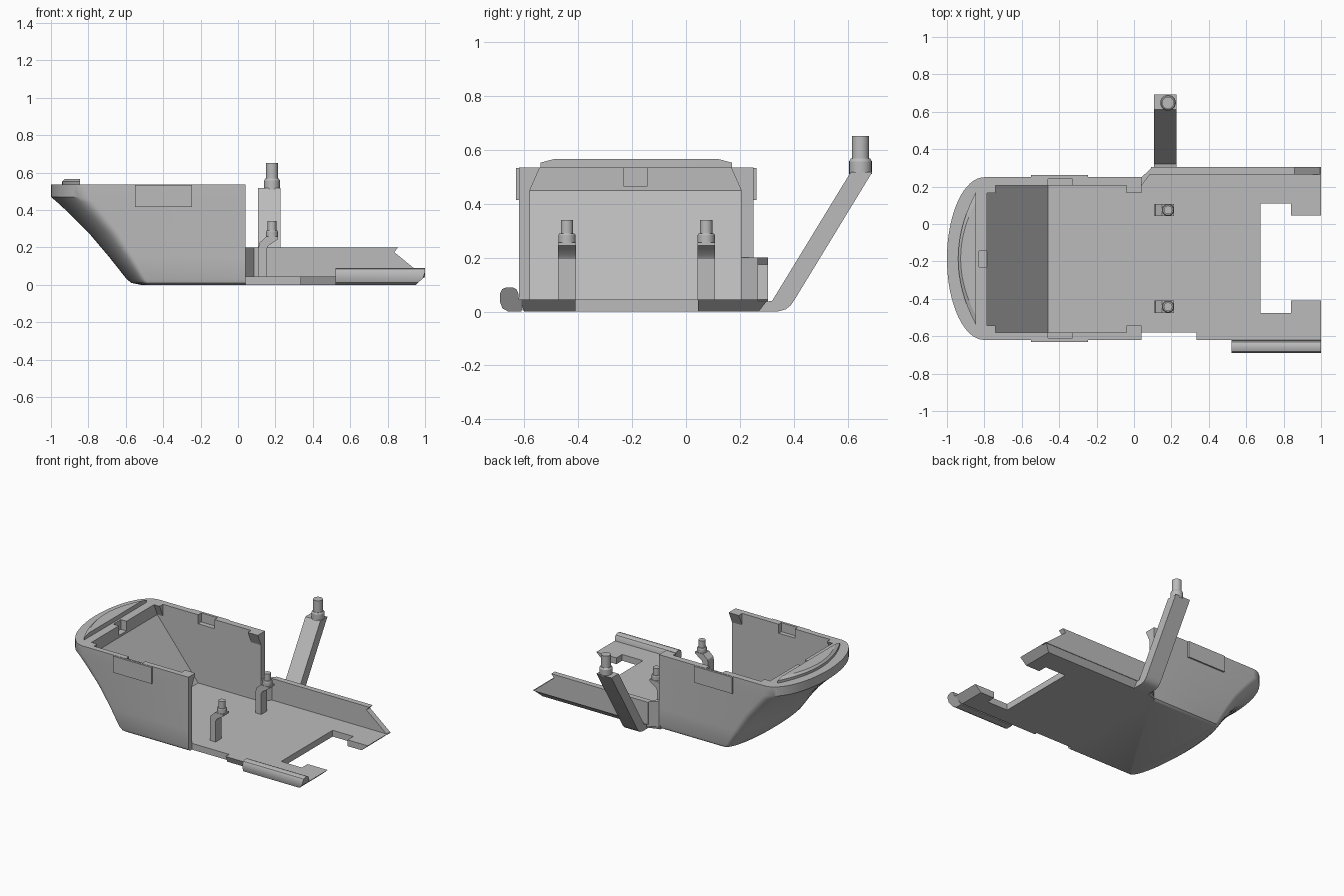
import bpy, bmesh, math

cube = bpy.data.objects.get("Cube")
if cube:
    bpy.data.objects.remove(cube)

grey = bpy.data.materials.new("plain_grey")
grey.use_nodes = True
grey.diffuse_color = (0.5, 0.5, 0.5, 1)
grey.node_tree.nodes["Principled BSDF"].inputs["Base Color"].default_value = (0.5, 0.5, 0.5, 1)

MID = -0.185      # centre line of the hull
RIM = 0.535       # top of the hull
FLOOR = 0.045     # top of the floor


def finish(name, bm, smooth=True):
    bmesh.ops.recalc_face_normals(bm, faces=bm.faces)
    mesh = bpy.data.meshes.new(name)
    bm.to_mesh(mesh)
    bm.free()
    mesh.materials.append(grey)
    obj = bpy.data.objects.new(name, mesh)
    bpy.context.collection.objects.link(obj)
    if smooth:
        shade(obj)
    return obj


def shade(obj):
    bpy.ops.object.select_all(action='DESELECT')
    obj.select_set(True)
    bpy.context.view_layer.objects.active = obj
    bpy.ops.object.shade_smooth_by_angle(angle=math.radians(28))


def loft(name, rings, adjust=None):
    """Skin a stack of equal point rings and cap both ends."""
    bm = bmesh.new()
    rows = [[bm.verts.new(p) for p in ring] for ring in rings]
    n = len(rows[0])
    for a, b in zip(rows, rows[1:]):
        for i in range(n):
            j = (i + 1) % n
            bm.faces.new((a[i], a[j], b[j], b[i]))
    bm.faces.new(rows[0])
    bm.faces.new(rows[-1])
    if adjust:
        for v in bm.verts:
            adjust(v.co)
    return finish(name, bm)


def prism(name, pts, axis, lo, hi, adjust=None):
    """Extrude a flat outline along one axis."""
    place = {'x': lambda p, t: (t, p[0], p[1]),
             'y': lambda p, t: (p[0], t, p[1]),
             'z': lambda p, t: (p[0], p[1], t)}[axis]
    return loft(name, [[place(p, t) for p in pts] for t in (lo, hi)], adjust)


def box(name, x, y, z):
    return prism(name, [(x[0], y[0]), (x[1], y[0]), (x[1], y[1]), (x[0], y[1])], 'z', *z)


def cut(obj, cutter):
    cutter.hide_render = True
    mod = obj.modifiers.new("cut", 'BOOLEAN')
    mod.operation = 'DIFFERENCE'
    mod.solver = 'EXACT'
    mod.object = cutter
    bpy.context.view_layer.objects.active = obj
    bpy.ops.object.modifier_apply(modifier=mod.name)
    bpy.data.objects.remove(cutter)


def peg(name, x, y, steps):
    """Turned pin: steps are (radius, height) pairs from the bottom up."""
    n = 24
    rings = [[(x + r * math.cos(math.tau * i / n), y + r * math.sin(math.tau * i / n), z)
              for i in range(n)] for r, z in steps]
    return loft(name, rings)


# Hull: stacked sections with an elliptical bow that sweeps forward
def hull_ring(z, front, depth, inset):
    half = 0.435 - inset
    pts = [(0.04, MID - half, z)]
    for i in range(33):
        a = -math.pi / 2 + math.pi * i / 32
        pts.append((front + depth * (1 - math.cos(a)), MID + half * math.sin(a), z))
    return pts + [(0.04, MID + half, z)]


sections = [(0, -0.52, 0.06, 0.02), (0.01, -0.57, 0.09, 0.006), (0.03, -0.595, 0.1, 0),
            (0.15, -0.69, 0.13, 0), (0.28, -0.8, 0.16, 0), (0.38, -0.9, 0.18, 0),
            (0.44, -0.965, 0.195, 0), (0.47, -1, 0.2, 0), (RIM, -1, 0.2, 0)]
hull = loft("hull", [hull_ring(*s) for s in sections])

# Cavity with an inner ramp, and small pockets in the rim
cut(hull, prism("cavity", [(0.2, FLOOR), (-0.46, FLOOR), (-0.785, 0.45), (-0.785, 0.7), (0.2, 0.7)],
                'y', -0.58, 0.205))
cut(hull, box("bow_pocket", (-0.83, -0.75), (-0.23, -0.145), (0.465, 0.7)))
for side in (-1, 1):
    ys = sorted((MID + side * 0.37, MID + side * 0.425))
    cut(hull, box("side_pocket", (-0.46, -0.33), ys, (0.47, 0.7)))
shade(hull)

# Side latch plates and the gussets under the rim
for side, label in ((-1, "right"), (1, "left")):
    ys = sorted((MID + side * 0.425, MID + side * 0.446))
    box("latch_plate_" + label, (-0.55, -0.245), ys, (0.415, RIM - 0.002))
    wall = -0.58 if side < 0 else 0.205
    tri = [(wall + side * 0.01, 0.45), (wall, 0.45), (wall - side * 0.038, RIM),
           (wall + side * 0.01, RIM)]
    prism("end_gusset_" + label, tri, 'x', -0.04, 0.04)
    prism("bow_gusset_" + label, tri, 'x', -0.79, -0.74)

# Raised crescent on the bow deck
def crest_ring(z, scale):
    ring = []
    for i in range(25):
        t = -1 + i / 12
        ring.append((-0.845 - 0.095 * scale * (1 - t * t), MID + 0.355 * scale * t, z))
    ring.append((-0.844, MID, z))
    return ring


loft("bow_crest", [crest_ring(0.53, 1), crest_ring(0.553, 1), crest_ring(0.566, 0.86)])

# Floor with a T-shaped opening, undercut end and rounded-under back edge
def floor_edges(co):
    if co.z < 0.01:
        if co.x > 0.99:
            co.x = 0.95
        if co.y > 0.3:
            co.y = 0.27
        if co.y < -0.6:
            co.y = -0.6


outline = [(0.03, -0.58), (0.335, -0.58), (0.335, -0.62), (1, -0.62), (1, -0.41), (0.84, -0.41),
           (0.84, -0.475), (0.675, -0.475), (0.675, 0.11), (0.84, 0.11), (0.84, 0.045),
           (1, 0.045), (1, 0.305), (0.1, 0.305), (0.04, 0.25), (0.03, 0.25)]
prism("floor", outline, 'z', 0, FLOOR, floor_edges)

# Low back wall with a notched end and an angled joint to the hull
prism("back_wall", [(0.09, 0.04), (1, 0.04), (0.835, 0.175), (0.857, 0.2), (0.09, 0.2)],
      'y', 0.265, 0.305)
prism("wall_joint", [(0.04, 0.205), (0.04, 0.25), (0.1, 0.305), (0.1, 0.265), (0.085, 0.265)],
      'z', 0.02, 0.2)

# Rounded front rail
def rail_end(co):
    if co.x > 0.99 and co.z < FLOOR:
        co.x -= (FLOOR - co.z) * 1.1


rail = [(-0.61, 0), (-0.66, 0), (-0.682, 0.012), (-0.69, 0.035), (-0.69, 0.068), (-0.682, 0.084),
        (-0.665, 0.09), (-0.645, 0.09), (-0.63, 0.083), (-0.623, 0.068), (-0.62, FLOOR),
        (-0.61, FLOOR)]
prism("front_rail", rail, 'x', 0.52, 1, rail_end)

# Bent posts with stepped pins
post = [(0.11, 0.03), (0.155, 0.03), (0.155, 0.195), (0.163, 0.21), (0.215, 0.245), (0.215, 0.257),
        (0.15, 0.257), (0.116, 0.225), (0.11, 0.2)]
for y, label in ((-0.442, "front"), (0.075, "back")):
    prism("post_" + label, post, 'y', y - 0.033, y + 0.033)
    peg("post_pin_" + label, 0.182, y, [(0.032, 0.25), (0.032, 0.284), (0.028, 0.29),
                                        (0.023, 0.29), (0.023, 0.34)])

# Leaning arm behind the wall with its own pin
arm = [(0.26, 0), (0.34, 0), (0.37, 0.008), (0.388, 0.022), (0.402, 0.042), (0.692, 0.518),
       (0.612, 0.518), (0.32, 0.04), (0.26, 0.03)]
prism("leaning_arm", arm, 'x', 0.107, 0.226)
peg("arm_pin", 0.182, 0.648, [(0.042, 0.51), (0.042, 0.558), (0.036, 0.568),
                              (0.032, 0.568), (0.032, 0.652)])
